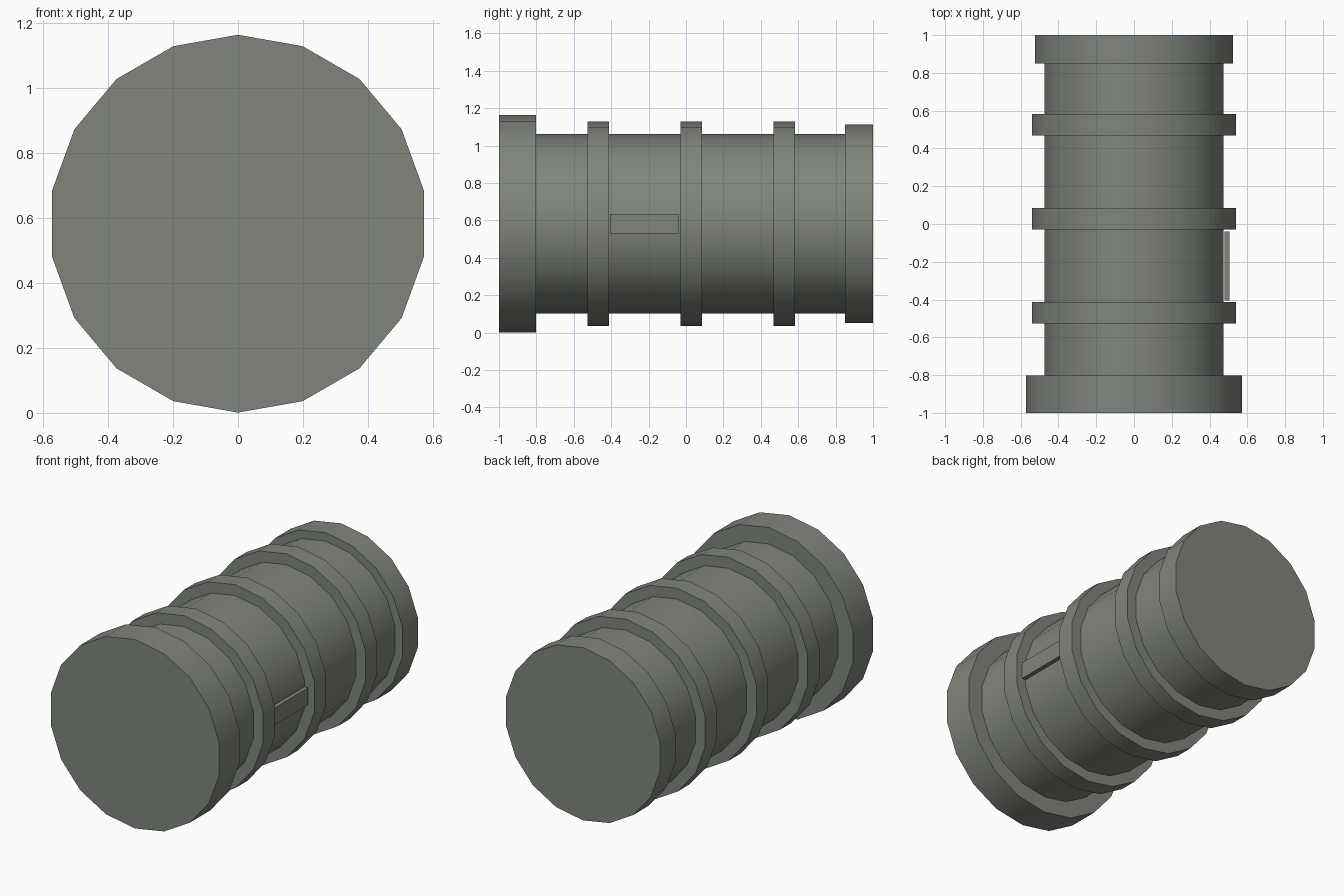
import bpy, math

if "Cube" in bpy.data.objects:
    bpy.data.objects.remove(bpy.data.objects["Cube"])

SIDES = 18
CENTRE_Z = 0.582

# Greenish grey paint shared by all parts
paint = bpy.data.materials.new("grey_green_paint")
paint.diffuse_color = (0.216, 0.235, 0.202, 1)
paint.use_nodes = True
paint.node_tree.nodes["Principled BSDF"].inputs["Base Color"].default_value = paint.diffuse_color


def drum(name, radius, y0, y1):
    # 18-sided cylinder along y with a corner at the very top
    bpy.ops.mesh.primitive_cylinder_add(
        vertices=SIDES, radius=radius, depth=y1 - y0,
        location=(0, (y0 + y1) / 2, CENTRE_Z), rotation=(math.pi / 2, 0, 0))
    obj = bpy.context.object
    obj.name = name
    obj.data.materials.append(paint)
    bpy.ops.object.shade_smooth_by_angle(angle=math.radians(30))
    return obj


# Main barrel
drum("barrel", 0.48, -0.99, 0.99)

# End caps: wide front, narrower back
drum("front_cap", 0.581, -1.0, -0.803)
drum("back_cap", 0.531, 0.85, 1.0)

# Three evenly spaced bands
for i in range(3):
    y = -0.469 + i * 0.4975
    drum(f"band_{i + 1}", 0.547, y - 0.057, y + 0.057)

# Small plate standing just off the right side
bpy.ops.mesh.primitive_cube_add(size=1, location=(0.492, -0.222, CENTRE_Z))
plate = bpy.context.object
plate.name = "side_plate"
plate.scale = (0.026, 0.366, 0.104)
plate.data.materials.append(paint)
